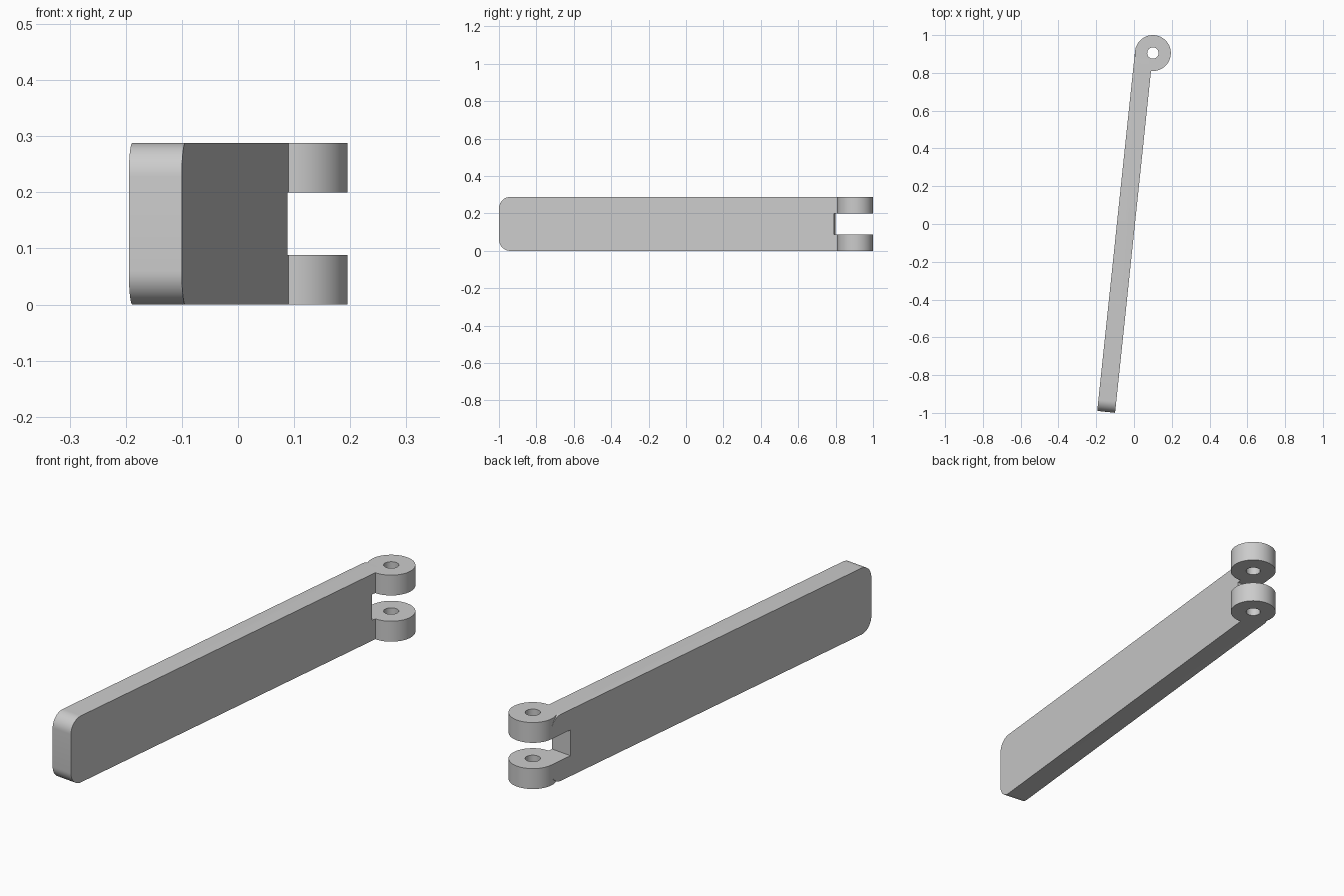
import bpy, bmesh, math
from mathutils import Matrix, Vector

old = bpy.data.objects.get("Cube")
if old:
    bpy.data.objects.remove(old, do_unlink=True)

# Main sizes; local y runs along the arm, the pin axis is the local origin
HEIGHT = 0.288
LUG_R = 0.095
PIN_R = 0.03
LENGTH = 1.915
CORNER_R = 0.06
PLACE = Matrix.Translation((0.1, 0.905, 0)) @ Matrix.Rotation(math.radians(-6), 4, 'Z')

grey = bpy.data.materials.new("plain grey")
grey.use_nodes = True
colour = (0.6, 0.6, 0.6, 1)
grey.diffuse_color = colour
grey.node_tree.nodes["Principled BSDF"].inputs["Base Color"].default_value = colour


def finish(bm, name):
    """Turn a bmesh into a placed grey object."""
    mesh = bpy.data.meshes.new(name)
    bm.to_mesh(mesh)
    bm.free()
    mesh.materials.append(grey)
    obj = bpy.data.objects.new(name, mesh)
    obj.matrix_world = PLACE
    bpy.context.collection.objects.link(obj)
    return obj


def box(name, low, high, radius=0):
    """Box between two corners, optionally rounding the edges that run along x."""
    low, high = Vector(low), Vector(high)
    bm = bmesh.new()
    bmesh.ops.create_cube(bm, size=1)
    bmesh.ops.scale(bm, vec=high - low, verts=bm.verts)
    bmesh.ops.translate(bm, vec=(low + high) / 2, verts=bm.verts)
    if radius:
        edges = [e for e in bm.edges if abs(e.verts[0].co.x - e.verts[1].co.x) > 0.01]
        bmesh.ops.bevel(bm, geom=edges, offset=radius, segments=12,
                        profile=0.5, affect='EDGES')
    return finish(bm, name)


def cylinder(name, radius, low, high, sides):
    """Upright cylinder on the pin axis."""
    bm = bmesh.new()
    bmesh.ops.create_cone(bm, cap_ends=True, segments=sides, radius1=radius, radius2=radius,
                          depth=high - low,
                          matrix=Matrix.Translation((0, 0, (low + high) / 2)))
    return finish(bm, name)


def combine(target, tool, operation):
    """Apply a boolean and remove the helper."""
    tool.hide_render = True
    mod = target.modifiers.new(operation.lower(), 'BOOLEAN')
    mod.operation = operation
    mod.solver = 'EXACT'
    mod.object = tool
    bpy.context.view_layer.objects.active = target
    bpy.ops.object.modifier_apply(modifier=mod.name)
    bpy.data.objects.remove(tool, do_unlink=True)


# Flat arm with rounded corners, running up to the pin axis
arm = box("hinge_arm", (-LUG_R, -LENGTH, 0), (0, 0, HEIGHT), CORNER_R)

# Round knuckle, split into two lugs by a slot, then drilled for the pin
combine(arm, cylinder("knuckle", LUG_R, 0, HEIGHT, 64), 'UNION')
combine(arm, box("slot_cutter", (-0.2, -0.1155, 0.0885), (0.2, 0.2, 0.2)), 'DIFFERENCE')
combine(arm, cylinder("pin_cutter", PIN_R, -0.1, HEIGHT + 0.1, 32), 'DIFFERENCE')

# Smooth the curved faces, keep the corners crisp
bpy.ops.object.select_all(action='DESELECT')
arm.select_set(True)
bpy.context.view_layer.objects.active = arm
bpy.ops.object.shade_smooth_by_angle(angle=math.radians(30))
